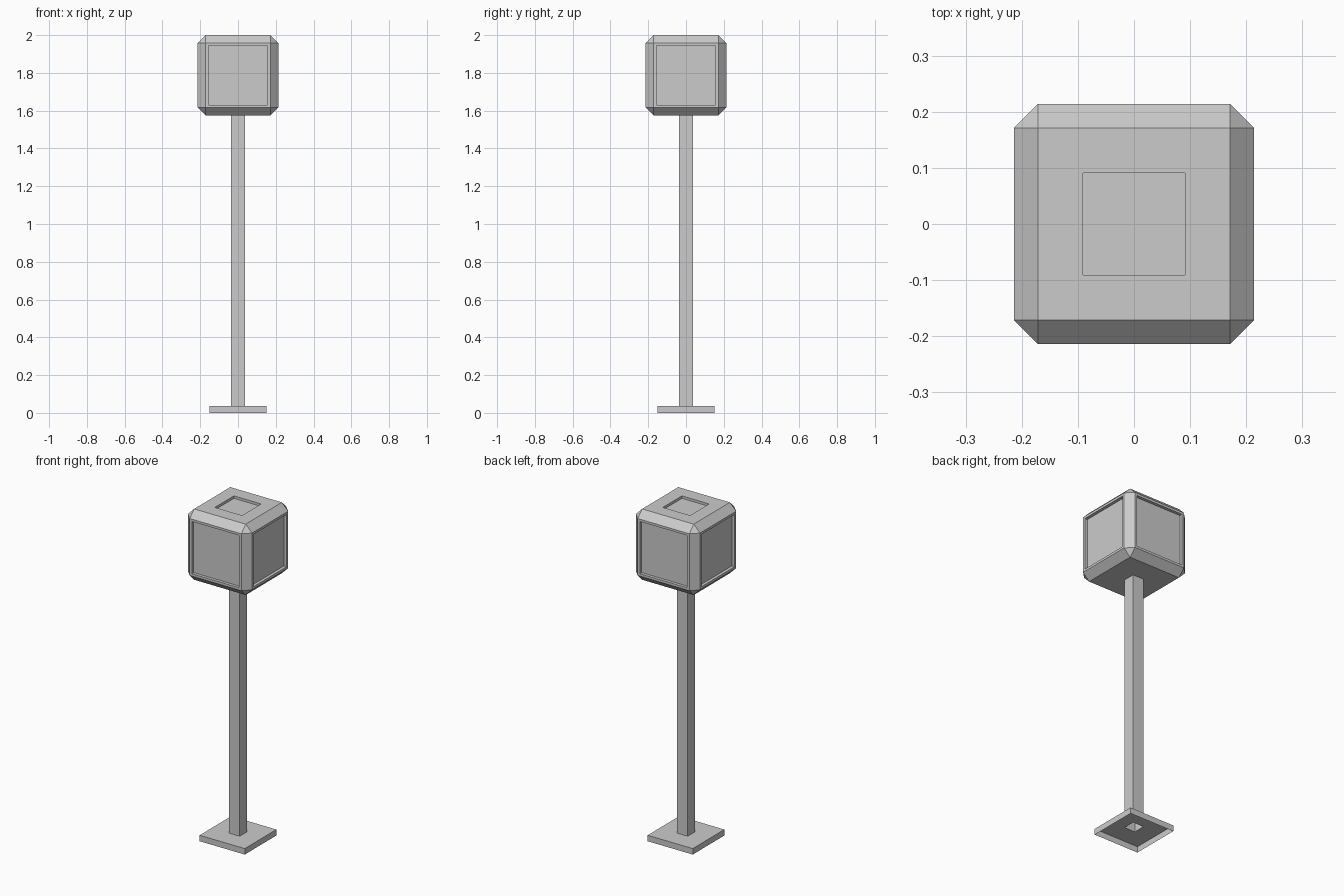
import bpy, bmesh
from mathutils import Matrix

if "Cube" in bpy.data.objects:
    bpy.data.objects.remove(bpy.data.objects["Cube"])


def finish(name, bm):
    mesh = bpy.data.meshes.new(name)
    bm.to_mesh(mesh)
    bm.free()
    obj = bpy.data.objects.new(name, mesh)
    bpy.context.collection.objects.link(obj)
    return obj


def box(bm, width, z0, z1):
    m = Matrix.Translation((0, 0, (z0 + z1) / 2)) @ Matrix.Diagonal((width, width, z1 - z0, 1))
    bmesh.ops.create_cube(bm, size=1, matrix=m)
    bm.normal_update()


def recess(bm, faces, border, depth):
    bmesh.ops.inset_individual(bm, faces=faces, thickness=border, use_even_offset=True)
    bm.normal_update()
    bmesh.ops.inset_individual(bm, faces=faces, thickness=0, depth=-depth)
    bm.normal_update()


# Hollow base plate flowing into a square post, open underneath
bm = bmesh.new()
box(bm, 0.30, 0, 0.036)
bottom = [f for f in bm.faces if f.normal.z < -0.9]
bmesh.ops.delete(bm, geom=bottom, context='FACES_ONLY')
top = [f for f in bm.faces if f.normal.z > 0.9]
bmesh.ops.inset_individual(bm, faces=top, thickness=0.114, use_even_offset=True)
bm.normal_update()
bmesh.ops.inset_individual(bm, faces=top, thickness=0, depth=1.575 - 0.036)
bmesh.ops.delete(bm, geom=top, context='FACES_ONLY')
finish("base_and_post", bm)

# Chamfered lamp head with sunken panes and a sunken cap
bm = bmesh.new()
box(bm, 0.427, 1.574, 2.0)
bmesh.ops.bevel(bm, geom=bm.edges[:], offset=0.042, offset_type='OFFSET',
                segments=1, affect='EDGES')
bm.normal_update()
sides = [f for f in bm.faces if max(abs(f.normal.x), abs(f.normal.y)) > 0.99]
recess(bm, sides, 0.014, 0.018)
cap = [f for f in bm.faces if f.normal.z > 0.99 and f.calc_center_median().z > 1.99]
recess(bm, cap, 0.081, 0.015)
finish("lamp_head", bm)
